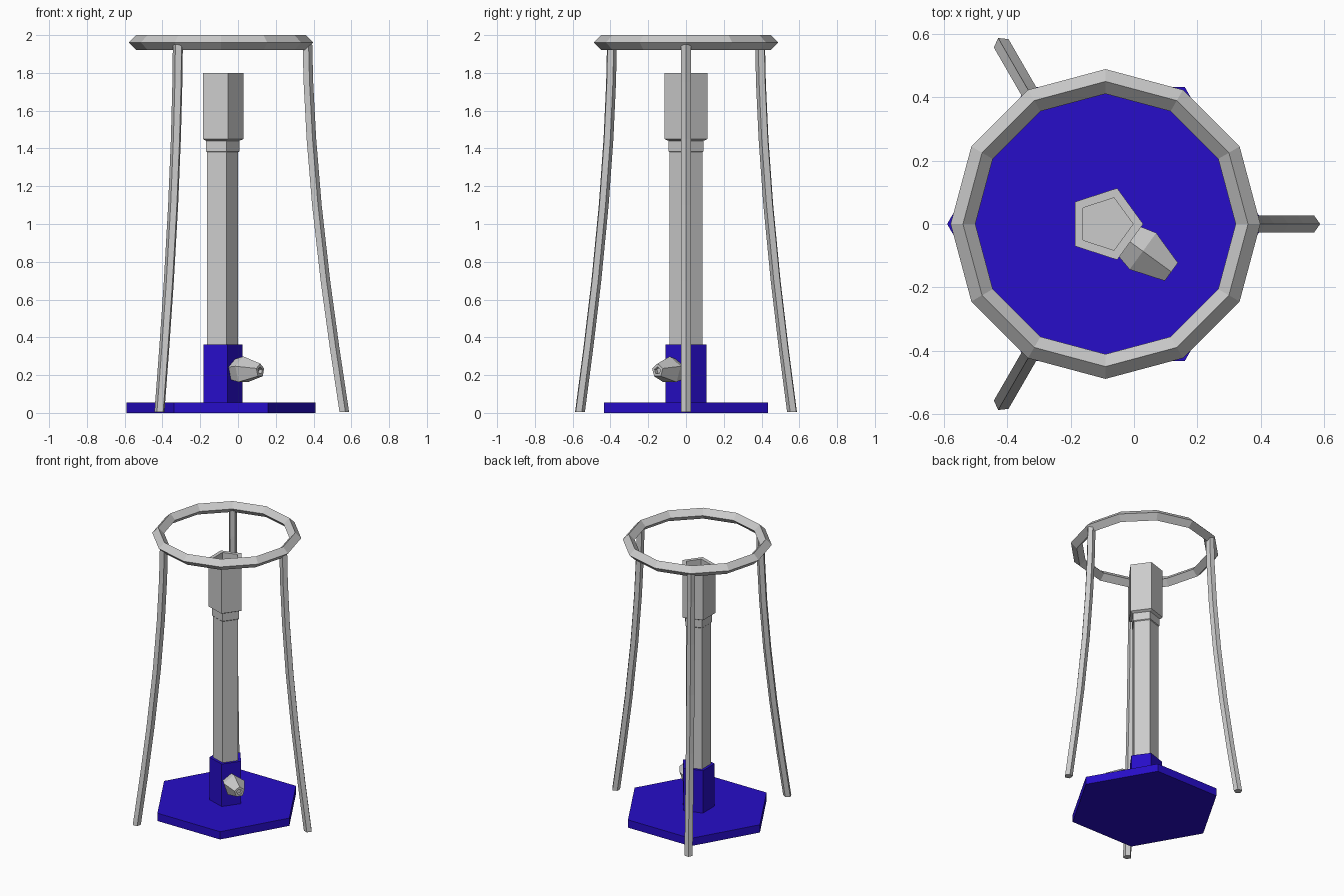
import bpy, bmesh
from math import cos, sin, pi, radians
from mathutils import Matrix, Vector

if "Cube" in bpy.data.objects:
    bpy.data.objects.remove(bpy.data.objects["Cube"])

CX = -0.09  # burner axis


def loft(name, rings, mat=None):
    """Skin a list of vertex rings and cap both ends."""
    bm = bmesh.new()
    loops = [[bm.verts.new(p) for p in ring] for ring in rings]
    n = len(loops[0])
    for a, b in zip(loops, loops[1:]):
        for i in range(n):
            j = (i + 1) % n
            bm.faces.new((a[i], a[j], b[j], b[i]))
    bm.faces.new(loops[0][::-1])
    bm.faces.new(loops[-1])
    bmesh.ops.recalc_face_normals(bm, faces=bm.faces)
    me = bpy.data.meshes.new(name)
    bm.to_mesh(me)
    bm.free()
    ob = bpy.data.objects.new(name, me)
    bpy.context.collection.objects.link(ob)
    if mat:
        me.materials.append(mat)
    return ob


def turned(name, profile, sides, mat=None, frame=Matrix.Translation((CX, 0, 0))):
    """Polygonal turning: profile is (radius, height) along the frame's z."""
    rings = [[frame @ Vector((r * cos(2 * pi * i / sides), r * sin(2 * pi * i / sides), h))
              for i in range(sides)] for r, h in profile]
    return loft(name, rings, mat)


blue = bpy.data.materials.new("blue_paint")
blue.diffuse_color = (0.02, 0.004, 0.58, 1)
blue.use_nodes = True
blue.node_tree.nodes["Principled BSDF"].inputs["Base Color"].default_value = blue.diffuse_color

# Base plate and socket
turned("base_plate", [(0.5, 0), (0.5, 0.056)], 6, blue)
turned("base_socket", [(0.113, 0.05), (0.113, 0.362)], 5, blue)

# Barrel with collar and hollow head
turned("barrel", [(0.091, 0.35), (0.091, 1.38), (0.097, 1.385), (0.097, 1.44),
                  (0.119, 1.45), (0.119, 1.8), (0.087, 1.8), (0.087, 1.7)], 5)

# Gas inlet nozzle, pointing out of one socket face
aim = (Matrix.Translation((CX, 0, 0.224)) @ Matrix.Rotation(radians(-36), 4, 'Z')
       @ Matrix.Rotation(radians(90), 4, 'Y') @ Matrix.Rotation(pi, 4, 'Z'))
turned("gas_nozzle", [(0.055, 0.07), (0.075, 0.146), (0.037, 0.257),
                      (0.02, 0.257), (0.02, 0.235)], 5, None, aim)

# Tripod legs, splayed outward toward the floor
path = [(0.455, 1.95), (0.46, 1.75), (0.476, 1.45), (0.505, 1.1),
        (0.55, 0.7), (0.598, 0.35), (0.65, 0.005)]
for k in range(3):
    turn = Matrix.Translation((CX, 0, 0)) @ Matrix.Rotation(k * 2 * pi / 3, 4, 'Z')
    rings = [[turn @ Vector((r + 0.028 * cos(2 * pi * i / 5), 0.028 * sin(2 * pi * i / 5), z))
              for i in range(5)] for r, z in path]
    loft(f"tripod_leg_{k + 1}", rings)

# Top ring
bpy.ops.mesh.primitive_torus_add(location=(CX, 0, 1.961), major_radius=0.45, minor_radius=0.039,
                                 major_segments=12, minor_segments=4)
bpy.context.object.name = "tripod_ring"
